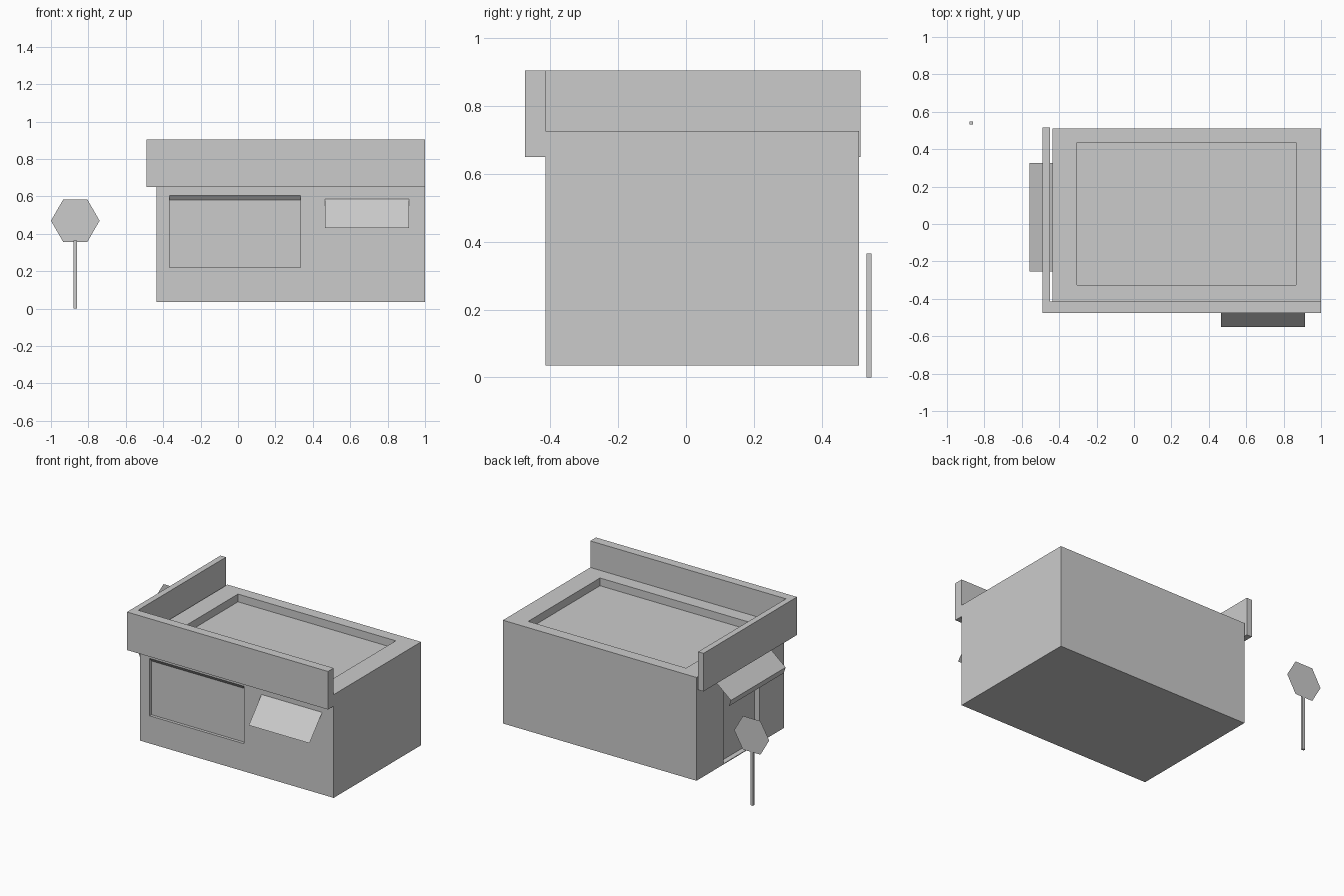
import bpy, bmesh, math
from mathutils import Vector

cube = bpy.data.objects.get("Cube")
if cube:
    bpy.data.objects.remove(cube, do_unlink=True)

grey = bpy.data.materials.new("plain grey")
grey.use_nodes = True
colour = (0.6, 0.6, 0.6, 1)
grey.diffuse_color = colour
grey.node_tree.nodes["Principled BSDF"].inputs["Base Color"].default_value = colour


def extrude(name, points, direction=None):
    """Flat outline, optionally extruded into a solid."""
    bm = bmesh.new()
    face = bm.faces.new([bm.verts.new(p) for p in points])
    if direction:
        result = bmesh.ops.extrude_face_region(bm, geom=[face], use_keep_orig=True)
        moved = [v for v in result["geom"] if isinstance(v, bmesh.types.BMVert)]
        bmesh.ops.translate(bm, verts=moved, vec=Vector(direction))
        bmesh.ops.recalc_face_normals(bm, faces=bm.faces)
    mesh = bpy.data.meshes.new(name)
    bm.to_mesh(mesh)
    bm.free()
    mesh.materials.append(grey)
    obj = bpy.data.objects.new(name, mesh)
    bpy.context.scene.collection.objects.link(obj)
    return obj


def box(name, x0, x1, y0, y1, z0, z1):
    outline = [(x0, y0, z0), (x1, y0, z0), (x1, y1, z0), (x0, y1, z0)]
    return extrude(name, outline, (0, 0, z1 - z0))


def cut(target, cutter):
    cutter.hide_render = True
    cutter.hide_viewport = True
    mod = target.modifiers.new(cutter.name, 'BOOLEAN')
    mod.operation = 'DIFFERENCE'
    mod.solver = 'EXACT'
    mod.object = cutter


# Building with sunken roof, front window and side doorway
left, right, front, back = -0.435, 1.0, -0.415, 0.51
body = box("building_body", left, right, front, back, 0.035, 0.727)
cut(body, box("roof_cutter", -0.305, 0.865, -0.325, 0.435, 0.675, 0.9))
cut(body, box("doorway_cutter", -0.6, left + 0.035, -0.155, 0.226, 0.04, 0.54))
# The window ceiling slopes down towards the pane
window = [(front - 0.02, 0.63), (front + 0.02, 0.58),
          (front + 0.02, 0.22), (front - 0.02, 0.22)]
cut(body, extrude("window_cutter", [(-0.365, y, z) for y, z in window], (0.7, 0, 0)))

# L-shaped sign board around the front and side of the roof
board = [(-0.49, -0.475), (right, -0.475), (right, front),
         (-0.45, front), (-0.45, 0.515), (-0.49, 0.515)]
extrude("fascia_board", [(x, y, 0.65) for x, y in board], (0, 0, 0.255))

# Thin sloping awnings
extrude("front_awning", [(0.465, front, 0.585), (0.465, -0.55, 0.43),
                         (0.915, -0.55, 0.43), (0.915, front, 0.585)])


def side_strip(name, x0, z0, x1, z1):
    extrude(name, [(x0, 0.325, z0), (x1, 0.325, z1), (x1, -0.255, z1), (x0, -0.255, z0)])


side_strip("side_awning", left, 0.64, -0.56, 0.536)
side_strip("side_awning_flap", -0.56, 0.536, -0.545, 0.493)

# Roadside sign
box("sign_post", -0.88, -0.86, 0.532, 0.547, 0, 0.365)
hexagon = [(-0.87 + 0.13 * math.cos(i * math.pi / 3), 0.547,
            0.47 + 0.13 * math.sin(i * math.pi / 3)) for i in range(6)]
extrude("sign_plate", hexagon)
